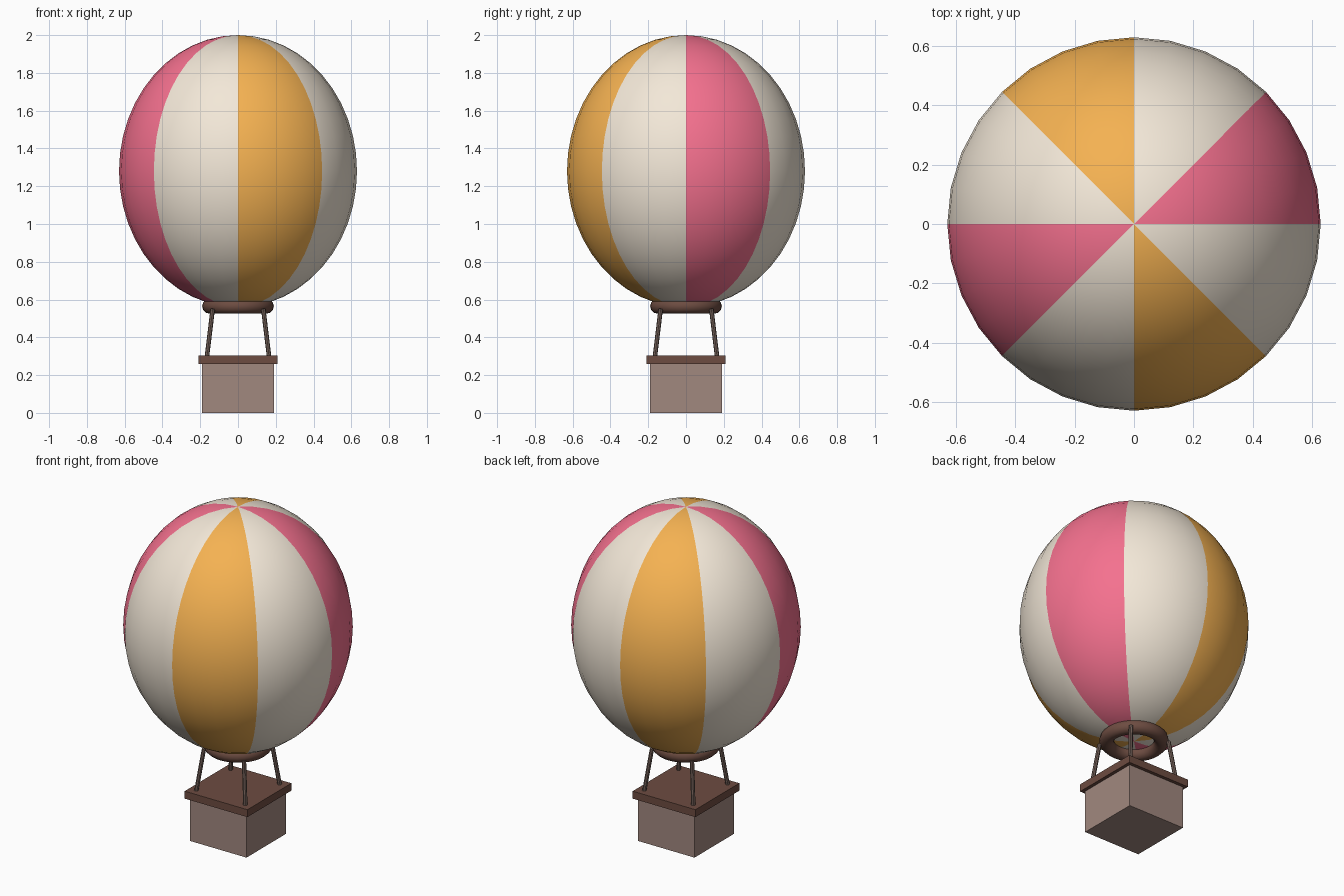
import bpy, math
from mathutils import Vector

if "Cube" in bpy.data.objects:
    bpy.data.objects.remove(bpy.data.objects["Cube"])


def material(name, hex_code):
    """Material from an sRGB hex colour (converted to linear)."""
    chan = [int(hex_code[i:i + 2], 16) / 255 for i in (0, 2, 4)]
    lin = [c / 12.92 if c <= 0.04045 else ((c + 0.055) / 1.055) ** 2.4 for c in chan]
    mat = bpy.data.materials.new(name)
    mat.diffuse_color = (*lin, 1)
    mat.use_nodes = True
    mat.node_tree.nodes["Principled BSDF"].inputs["Base Color"].default_value = mat.diffuse_color
    return mat


def finish(name, *mats, smooth=False):
    obj = bpy.context.object
    obj.name = name
    for m in mats:
        obj.data.materials.append(m)
    if smooth:
        bpy.ops.object.shade_smooth_by_angle(angle=math.radians(40))
    return obj


def box(name, half, z0, z1, mat):
    bpy.ops.mesh.primitive_cube_add(size=1, location=(0, 0, (z0 + z1) / 2))
    bpy.context.object.scale = (2 * half, 2 * half, z1 - z0)
    bpy.ops.object.transform_apply(location=False, rotation=False, scale=True)
    return finish(name, mat)


def rod(name, a, b, radius, mat):
    a, b = Vector(a), Vector(b)
    d = b - a
    bpy.ops.mesh.primitive_cylinder_add(vertices=8, radius=radius, depth=d.length,
                                        location=(a + b) / 2,
                                        rotation=d.to_track_quat('Z', 'Y').to_euler())
    return finish(name, mat, smooth=True)


pink = material("pink", "F5718F")
cream = material("cream", "F3E8D8")
orange = material("orange", "F5B252")
wicker = material("wicker", "A1887F")
brown = material("dark_brown", "6D4C41")
rope = material("rope", "75625A")

# Envelope: stretched sphere with eight coloured gores
bpy.ops.mesh.primitive_uv_sphere_add(segments=32, ring_count=24, radius=1, location=(0, 0, 1.28))
bpy.context.object.scale = (0.63, 0.63, 0.72)
bpy.ops.object.transform_apply(location=False, rotation=False, scale=True)
envelope = finish("envelope", pink, cream, orange, smooth=True)
for face in envelope.data.polygons:
    angle = math.atan2(face.center.y, face.center.x) % math.tau
    face.material_index = (0, 1, 2, 1)[int(angle / (math.pi / 4)) % 4]

# Mouth ring
bpy.ops.mesh.primitive_torus_add(major_radius=0.15, minor_radius=0.04, major_segments=32,
                                 minor_segments=12, location=(0, 0, 0.565))
finish("mouth_ring", brown, smooth=True)

# Basket and rim
box("basket", 0.19, 0, 0.26, wicker)
box("basket_rim", 0.21, 0.258, 0.303, brown)

# Four leaning ropes at the corners
for sx in (-1, 1):
    for sy in (-1, 1):
        rod("rope", (sx * 0.166, sy * 0.166, 0.285), (sx * 0.134, sy * 0.134, 0.55), 0.012, rope)
